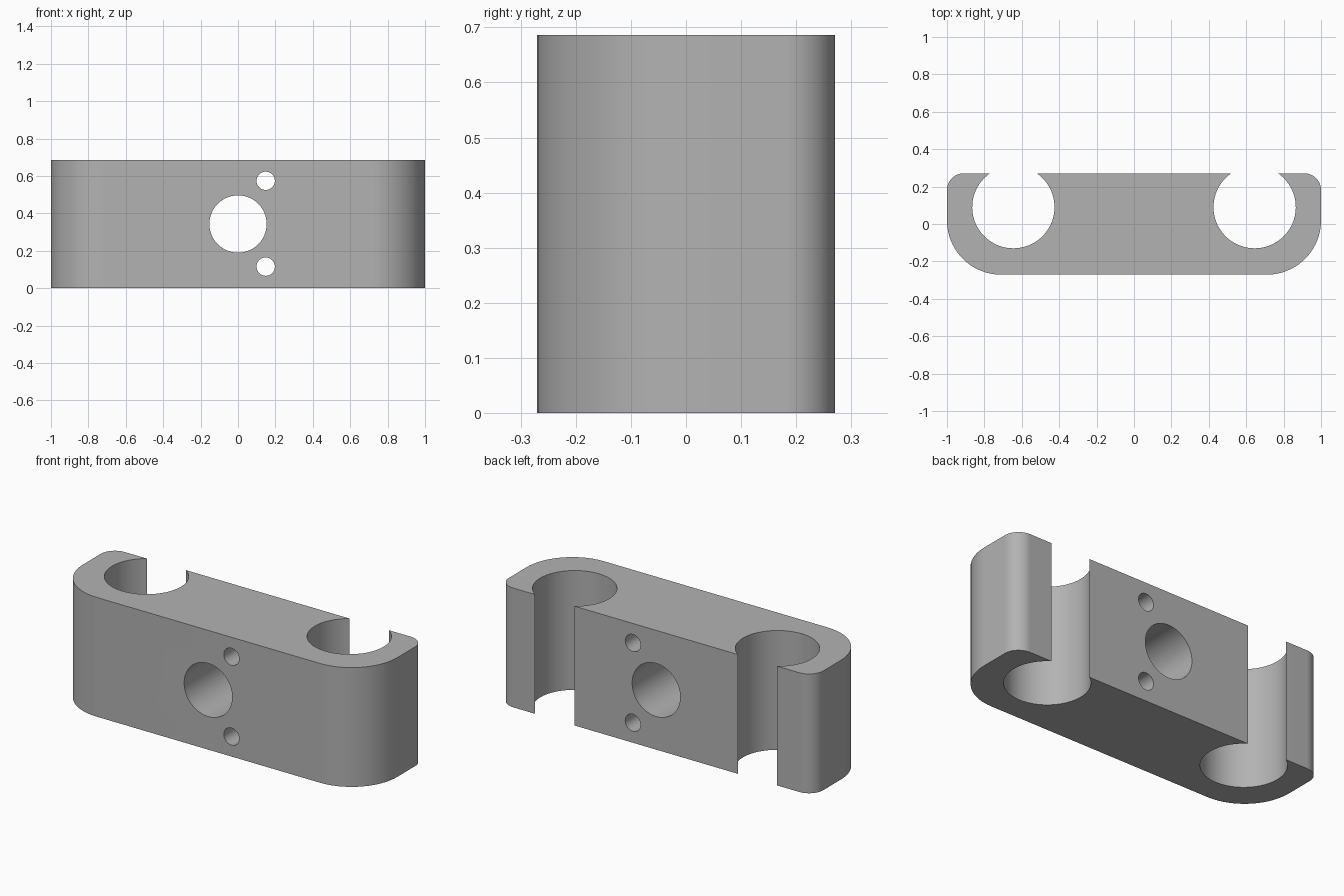
import bpy, bmesh, math
from mathutils import Vector

cube = bpy.data.objects.get("Cube")
if cube:
    bpy.data.objects.remove(cube, do_unlink=True)

HEIGHT, HALF_X, HALF_Y = 0.686, 1.0, 0.271
FRONT_R, BACK_R = 0.29, 0.09
SOCKET_X, SOCKET_Y, SOCKET_R = 0.645, 0.09, 0.22

grey = bpy.data.materials.new("plain grey")
grey.use_nodes = True
colour = (0.45, 0.45, 0.45, 1)
grey.diffuse_color = colour
grey.node_tree.nodes["Principled BSDF"].inputs["Base Color"].default_value = colour


def arc(cx, cy, r, start, end, steps):
    """Points along an arc, angles in radians."""
    return [(cx + r * math.cos(start + (end - start) * i / steps),
             cy + r * math.sin(start + (end - start) * i / steps))
            for i in range(steps + 1)]


# Right half of the plan outline, from front to back, with the open round socket
gap = math.asin((HALF_Y - SOCKET_Y) / SOCKET_R)
half = arc(HALF_X - FRONT_R, FRONT_R - HALF_Y, FRONT_R, -math.pi / 2, 0, 20)
half += arc(HALF_X - BACK_R, HALF_Y - BACK_R, BACK_R, 0, math.pi / 2, 12)
half += arc(SOCKET_X, SOCKET_Y, SOCKET_R, gap, -math.pi - gap, 56)
outline = half + [(-x, y) for x, y in reversed(half)]

# Extrude the outline into the block
bm = bmesh.new()
base = bm.faces.new([bm.verts.new((x, y, 0)) for x, y in outline])
top = bmesh.ops.extrude_face_region(bm, geom=[base])["geom"]
bmesh.ops.translate(bm, vec=Vector((0, 0, HEIGHT)),
                    verts=[v for v in top if isinstance(v, bmesh.types.BMVert)])
bmesh.ops.recalc_face_normals(bm, faces=bm.faces)
mesh = bpy.data.meshes.new("clip_block")
bm.to_mesh(mesh)
bm.free()
mesh.materials.append(grey)
block = bpy.data.objects.new("clip_block", mesh)
bpy.context.collection.objects.link(block)

# Front-to-back holes: one large bore and two small screw holes
holes = [("centre_bore", 0, HEIGHT / 2, 0.153, 64),
         ("upper_screw_hole", 0.148, 0.574, 0.049, 32),
         ("lower_screw_hole", 0.148, 0.115, 0.049, 32)]
for name, x, z, r, sides in holes:
    bpy.ops.mesh.primitive_cylinder_add(vertices=sides, radius=r, depth=1,
                                        location=(x, 0, z),
                                        rotation=(math.pi / 2, 0, 0))
    cutter = bpy.context.object
    cutter.name = name + "_cutter"
    cutter.hide_render = True
    cutter.data.materials.append(grey)
    cut = block.modifiers.new(name, "BOOLEAN")
    cut.operation = "DIFFERENCE"
    cut.solver = "EXACT"
    cut.object = cutter
    bpy.context.view_layer.objects.active = block
    bpy.ops.object.modifier_apply(modifier=name)
    bpy.data.objects.remove(cutter, do_unlink=True)

# Smooth the curved walls and keep the flat faces even
bpy.ops.object.select_all(action="DESELECT")
block.select_set(True)
bpy.context.view_layer.objects.active = block
bpy.ops.object.shade_smooth_by_angle(angle=math.radians(30))
even = block.modifiers.new("even_normals", "WEIGHTED_NORMAL")
even.keep_sharp = True
